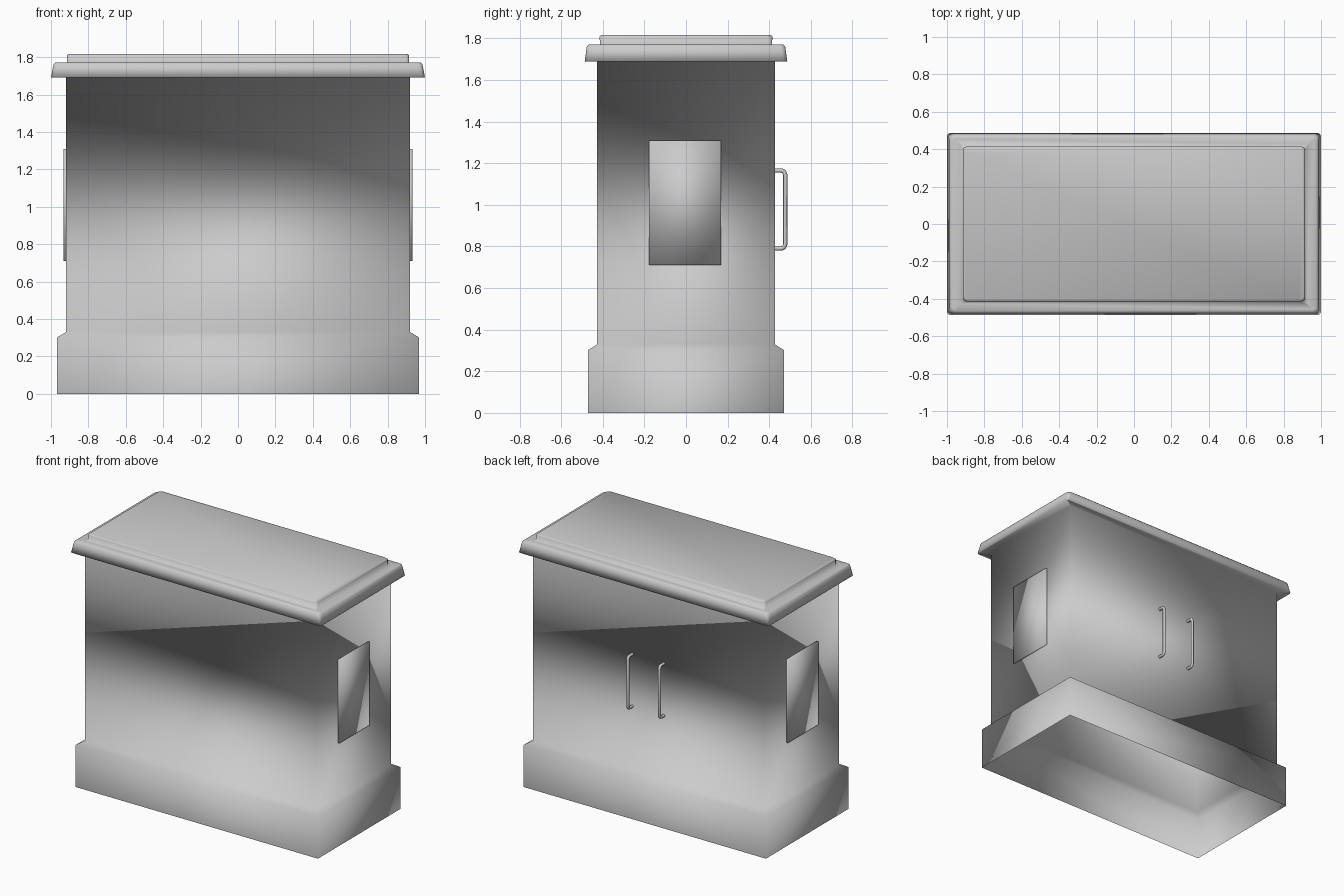
import bpy, bmesh
from mathutils import Vector

if "Cube" in bpy.data.objects:
    bpy.data.objects.remove(bpy.data.objects["Cube"])


def finish(name, bm):
    bmesh.ops.recalc_face_normals(bm, faces=bm.faces)
    mesh = bpy.data.meshes.new(name)
    bm.to_mesh(mesh)
    bm.free()
    for p in mesh.polygons:
        p.use_smooth = True
    obj = bpy.data.objects.new(name, mesh)
    bpy.context.collection.objects.link(obj)
    return obj


# Cabinet shell: stacked rectangles (half x, half y, z), open underneath
profile = [(0.967, 0.470, 0.0), (0.967, 0.470, 0.302), (0.92, 0.427, 0.33),
           (0.92, 0.427, 1.69), (1.0, 0.487, 1.69), (0.984, 0.475, 1.765),
           (0.975, 0.466, 1.772), (0.914, 0.414, 1.772), (0.914, 0.414, 1.811),
           (0.907, 0.407, 1.817)]
bm = bmesh.new()
rings = [[bm.verts.new((sx * x, sy * y, z))
          for sx, sy in ((-1, -1), (1, -1), (1, 1), (-1, 1))]
         for x, y, z in profile]
for a, b in zip(rings, rings[1:]):
    for i in range(4):
        j = (i + 1) % 4
        bm.faces.new((a[i], a[j], b[j], b[i]))
bm.faces.new(rings[-1])
# Softened lid corners
corners = [bm.edges.get((rings[k][i], rings[k + 1][i]))
           for k in (4, 5, 7, 8) for i in range(4)]
bmesh.ops.bevel(bm, geom=corners, offset=0.018, segments=2, profile=0.5,
                affect='EDGES', clamp_overlap=True)
finish("cabinet_shell", bm)

# Thin raised panels on both ends
for side, name in ((1, "right_panel"), (-1, "left_panel")):
    bm = bmesh.new()
    bmesh.ops.create_cube(bm, size=1)
    for v in bm.verts:
        v.co = Vector((side * 0.922 + v.co.x * 0.02,
                       v.co.y * 0.346 - 0.004, v.co.z * 0.6 + 1.01))
    finish(name, bm)

# Bent tube door handles on the back
path = [(0.42, 0.79), (0.46, 0.79), (0.471, 0.795), (0.477, 0.81),
        (0.477, 1.145), (0.471, 1.16), (0.46, 1.165), (0.42, 1.165)]
for x, name in ((-0.122, "left_handle"), (0.13, "right_handle")):
    cu = bpy.data.curves.new(name, 'CURVE')
    cu.dimensions = '3D'
    cu.bevel_depth = 0.0105
    cu.bevel_resolution = 2
    cu.use_fill_caps = True
    sp = cu.splines.new('POLY')
    sp.points.add(len(path) - 1)
    for p, (y, z) in zip(sp.points, path):
        p.co = (x, y, z, 1)
    sp.use_smooth = True
    bpy.context.collection.objects.link(bpy.data.objects.new(name, cu))
